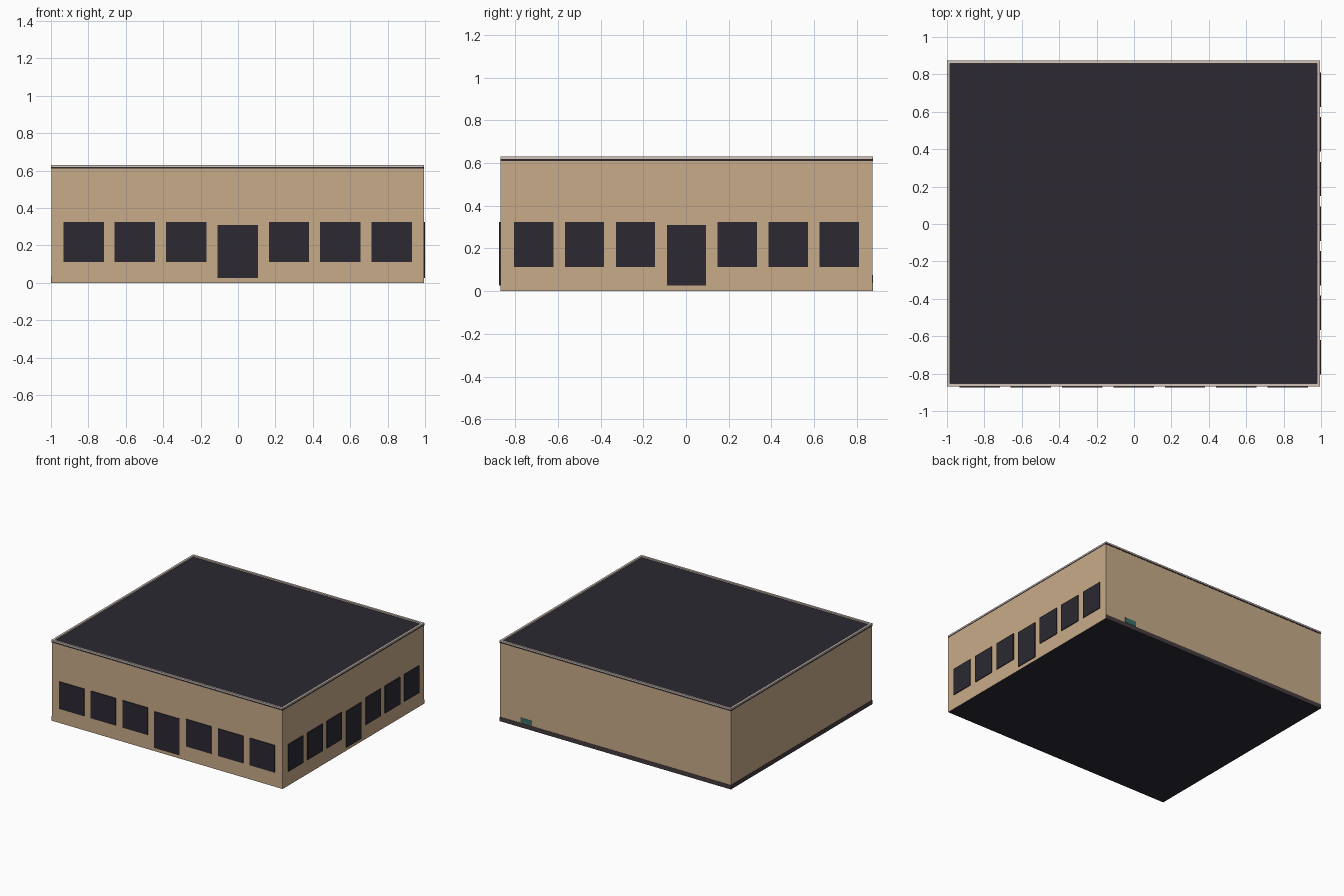
import bpy, bmesh

if "Cube" in bpy.data.objects:
    bpy.data.objects.remove(bpy.data.objects["Cube"])


def material(name, rgb):
    m = bpy.data.materials.new(name)
    m.diffuse_color = (*rgb, 1)
    m.use_nodes = True
    m.node_tree.nodes["Principled BSDF"].inputs["Base Color"].default_value = m.diffuse_color
    return m


TAN = material("tan_wall", (0.58, 0.41, 0.25))
DARK = material("dark", (0.025, 0.022, 0.032))
LIP = material("pale_lip", (0.65, 0.55, 0.48))
BASE = material("base_trim", (0.06, 0.045, 0.05))
TEAL = material("teal", (0.04, 0.16, 0.14))


def box(name, lo, hi, mat):
    bm = bmesh.new()
    bmesh.ops.create_cube(bm, size=1)
    for v in bm.verts:
        for i in range(3):
            v.co[i] = hi[i] if v.co[i] > 0 else lo[i]
    mesh = bpy.data.meshes.new(name)
    bm.to_mesh(mesh)
    bm.free()
    obj = bpy.data.objects.new(name, mesh)
    bpy.context.collection.objects.link(obj)
    mesh.materials.append(mat)
    return obj


# Outer wall limits, openings project slightly on the front and right
L, R, F, B = -1.0, 0.994, -0.869, 0.875
OUT = 0.006
T = 0.002

# Wall block with a dark underside
walls = box("walls", (L + T, F, 0), (R, B - T, 0.61), TAN)
walls.data.materials.append(DARK)
for p in walls.data.polygons:
    if p.normal.z < -0.5:
        p.material_index = 1

# Flat roof slab
box("roof_slab", (L, F, 0.61), (R, B, 0.62), DARK)

# Raised lip around the roof: an open square ring
bm = bmesh.new()
bmesh.ops.create_grid(bm, x_segments=1, y_segments=1, size=1)
for v in bm.verts:
    v.co = (R if v.co.x > 0 else L, B if v.co.y > 0 else F, 0.62)
bmesh.ops.inset_region(bm, faces=bm.faces[:], thickness=0.023, use_boundary=True)
inner = [f for f in bm.faces if all(not e.is_boundary for e in f.edges)]
bmesh.ops.delete(bm, geom=inner, context='FACES')
ring = bmesh.ops.extrude_face_region(bm, geom=bm.faces[:])
for v in ring["geom"]:
    if isinstance(v, bmesh.types.BMVert):
        v.co.z = 0.63
bmesh.ops.recalc_face_normals(bm, faces=bm.faces[:])
mesh = bpy.data.meshes.new("roof_lip")
bm.to_mesh(mesh)
bm.free()
mesh.materials.append(LIP)
bpy.context.collection.objects.link(bpy.data.objects.new("roof_lip", mesh))

# Six windows and a central door on the front and right walls
for i in range(-3, 4):
    kind = "window" if i else "door"
    z0, z1 = (0.112, 0.324) if i else (0.027, 0.31)
    c, h = i * 0.2745 - 0.002, 0.108
    box("front_" + kind, (c - h, F - OUT, z0), (c + h, F, z1), DARK)
    c, h = i * 0.2385 + 0.002, 0.092
    box("right_" + kind, (R, c - h, z0), (R + OUT, c + h, z1), DARK)

# Base trim on the back and left walls, small teal panel at the back
box("back_base_trim", (L, B - T, 0), (R, B, 0.033), BASE)
box("left_base_trim", (L, F, 0), (L + T, B - T, 0.033), BASE)
box("back_panel", (0.715, B - T, 0.035), (0.815, B, 0.075), TEAL)
